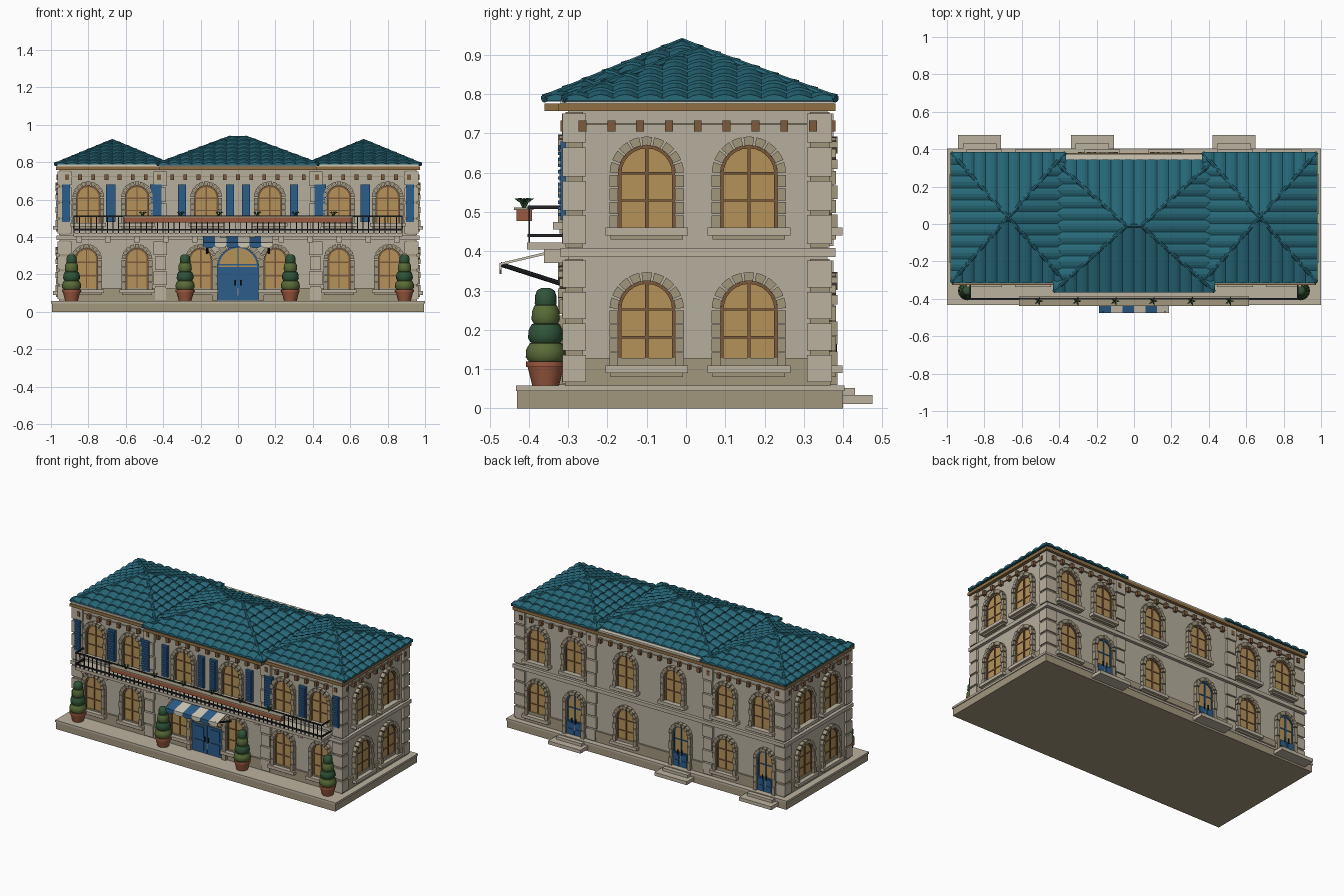
import bpy, bmesh
from math import pi, sin, cos, radians
from mathutils import Matrix, Vector as V

if "Cube" in bpy.data.objects:
    bpy.data.objects.remove(bpy.data.objects["Cube"])

COL = {'wall': (.47, .43, .34), 'stone': (.36, .31, .21), 'trim': (.50, .45, .35), 'tile': (.02, .14, .19),
       'wood': (.20, .10, .045), 'beam': (.28, .16, .06), 'pane': (.46, .29, .10), 'blue': (.025, .11, .26),
       'iron': (.015, .018, .02), 'clay': (.33, .10, .05), 'leaf_dark': (.03, .09, .04), 'leaf_light': (.10, .15, .04),
       'cream': (.62, .57, .46)}
PARTS = {}


def bm_of(part, col):
    return PARTS.setdefault((part, col), bmesh.new())


def prism(part, col, M, pts, o0, o1):
    """Extrude a (u, z) outline from o0 to o1 outwards from a wall."""
    bm = bm_of(part, col)
    f = [bm.verts.new(M @ V((u, -o1, z))) for u, z in pts]
    b = [bm.verts.new(M @ V((u, -o0, z))) for u, z in pts]
    bm.faces.new(f)
    bm.faces.new(b[::-1])
    for i in range(len(f)):
        j = (i + 1) % len(f)
        bm.faces.new((f[i], b[i], b[j], f[j]))


def box(part, col, M, u0, u1, o0, o1, z0, z1):
    prism(part, col, M, [(u0, z0), (u1, z0), (u1, z1), (u0, z1)], o0, o1)


def rod(part, col, p, q, r, n=8, r2=None):
    p, q = V(p), V(q)
    M = Matrix.Translation((p + q) / 2) @ (q - p).to_track_quat('Z', 'Y').to_matrix().to_4x4()
    bmesh.ops.create_cone(bm_of(part, col), cap_ends=True, segments=n, radius1=r,
                          radius2=r if r2 is None else r2, depth=(q - p).length, matrix=M)


def lathe(part, col, x, y, prof, n=16):
    bm = bm_of(part, col)
    rings = [[bm.verts.new((x + r * cos(2 * pi * k / n), y + r * sin(2 * pi * k / n), z)) for k in range(n)] for r, z in prof]
    bm.faces.new(rings[0][::-1])
    bm.faces.new(rings[-1])
    for a, b in zip(rings, rings[1:]):
        for k in range(n):
            m = (k + 1) % n
            bm.faces.new((a[k], a[m], b[m], b[k]))


def place(x, y, deg):
    return Matrix.Translation((x, y, 0)) @ Matrix.Rotation(radians(deg), 4, 'Z')


I = Matrix.Identity(4)
FRONT, RIGHT, BACK, LEFT = place(0, -.30, 0), place(.95, .03, 90), place(0, .36, 180), place(-.95, .03, -90)
WALLS = [(FRONT, .95), (RIGHT, .33), (BACK, .95), (LEFT, .33)]


def band(part, col, out, z0, z1):
    box(part, col, I, -.95 - out, .95 + out, -.36 - out, .30 + out, z0, z1)


def arc(u, zs, r, a0, a1, n):
    return [(u + r * cos(a0 + (a1 - a0) * k / n), zs + r * sin(a0 + (a1 - a0) * k / n)) for k in range(n + 1)]


def opening(M, u, zb, w, h, kind='window', t=.022):
    """Arched window or door with stone surround."""
    r, zs = w / 2, zb + h - w / 2
    fill = 'blue' if kind == 'back_door' else 'pane'
    frame = 'wood' if kind == 'window' else 'blue'
    name = 'window' if kind == 'window' else kind
    prism(name + '_pane', 'pane', M, [(u - r, zb), (u + r, zb)] + arc(u, zs, r, 0, pi, 14), 0, .005)
    for k in range(12):
        a, b = pi * k / 12, pi * (k + 1) / 12
        prism(name + '_frame', frame, M, arc(u, zs, r, a, b, 1) + arc(u, zs, r - .008, b, a, 1), 0, .011)
    for s in (-1, 1):
        box(name + '_frame', frame, M, *sorted((u + s * r, u + s * (r - .008))), 0, .011, zb, zs)
    box(name + '_frame', frame, M, u - .004, u + .004, 0, .01, zb, zb + h)
    for z in (zb + h * .33, zb + h * .66):
        box(name + '_frame', frame, M, u - r, u + r, 0, .009, z - .003, z + .003)
    if kind != 'window':
        top = zs if kind == 'front_door' else zb + h * .35
        for s in (-1, 1):
            box(name + '_leaf', 'blue', M, *sorted((u + s * .002, u + s * r)), 0, .012, zb, top)
            for z0, z1 in ((.08, .44), (.54, .92)):
                box(name + '_panel', 'blue', M, *sorted((u + s * r * .22, u + s * r * .82)), .01, .016,
                    zb + (top - zb) * z0, zb + (top - zb) * z1)
            rod('door_handle', 'iron', M @ V((u + s * .014, -.02, zb + .08)), M @ V((u + s * .014, -.02, zb + .11)), .004)
    # voussoirs and jamb blocks
    n = 9
    for k in range(n):
        a, b = pi * k / n + .03, pi * (k + 1) / n - .03
        prism('window_arch', 'stone', M, arc(u, zs, r + t, a, b, 2) + arc(u, zs, r, b, a, 2), 0, .026 if k % 2 == 0 else .022)
    m = 4
    for k in range(m):
        z0, z1 = zb + (zs - zb) * k / m, zb + (zs - zb) * (k + 1) / m - .003
        for s in (-1, 1):
            box('window_jamb', 'stone', M, *sorted((u + s * r, u + s * (r + t))), 0, .022 if k % 2 else .026, z0, z1)
    if kind == 'window':
        box('window_sill', 'trim', M, u - r - .033, u + r + .033, 0, .038, zb - .02, zb)
        box('sill_support', 'stone', M, u - r - .02, u + r + .02, 0, .022, zb - .03, zb - .02)


# base terrace and walls
box('base', 'stone', I, -.995, .995, -.40, .43, 0, .047)
box('base_cap', 'trim', I, -1, 1, -.403, .433, .045, .058)
band('house_walls', 'wall', 0, .055, .785)
band('plinth', 'stone', .008, .058, .088)
band('plinth_cap', 'stone', .011, .088, .128)
band('string_course', 'trim', .02, .385, .408)
band('frieze_line', 'stone', .006, .722, .727)
box('cornice', 'beam', I, -.972, .972, -.38, .325, .757, .776)
box('cornice_centre', 'beam', I, -.42, .42, .2, .36, .757, .776)
box('cornice_cap', 'cream', I, -.965, .965, -.375, .32, .776, .787)

# corner quoins and piers between bays
for lo, hi in ((.06, .38), (.41, .755)):
    for k in range(4):
        h = (hi - lo) / 4
        z0, z1 = lo + k * h, lo + (k + 1) * h
        for sx in (-1, 1):
            for y0, y1 in ((-.314, -.255), (.308, .372)):
                box('corner_quoin', 'trim', I, *sorted((sx * .89, sx * .966)), -y1, -y0, z0 + .008, z1 - .004)
                box('quoin_joint', 'stone', I, *sorted((sx * .90, sx * .958)), -y1 + .007, -y0 - .007, z0, z1)
            for M in (FRONT, BACK):
                w = .036 if k % 2 else .03
                box('pier_quoin', 'trim', M, sx * .415 - w, sx * .415 + w, 0, .016, z0 + .004, z1 - .004)

# eave brackets
for M, half in WALLS:
    n = round(half * 2 / .071)
    for k in range(n):
        u = -half + (k + .5) * 2 * half / n
        box('eave_bracket', 'wood', M, u - .01, u + .01, 0, .02, .705, .733)

# windows and doors
for M in (RIGHT, LEFT):
    for u in (-.13, .13):
        opening(M, u, .11, .145, .215)
        opening(M, u, .46, .145, .21)
for s in (-1, 1):
    for x in (.80, .54, .17):
        opening(FRONT, s * x, .475, .125, .20)
        opening(BACK, s * x, .46, .125, .21)
    for x in (.81, .54, .2):
        opening(FRONT, s * x, .12, .12, .22)
for x, door in ((.80, 0), (.535, 1), (.17, 0), (-.2225, 1), (-.54, 0), (-.825, 1)):
    if door:
        opening(BACK, -x, .06, .11, .26, 'back_door')
        box('back_step_low', 'trim', BACK, -x - .115, -x + .115, .03, .115, .012, .034)
        box('back_step_high', 'trim', BACK, -x - .09, -x + .09, .03, .07, .034, .052)
    else:
        opening(BACK, -x, .11, .125, .215)
opening(FRONT, 0, .06, .22, .29, 'front_door', .03)

# louvred shutters
for s in (-1, 1):
    for x, w in ((.92, .022), (.68, .025), (.44, .03), (.30, .022), (.043, .022)):
        u = s * x
        box('shutter', 'blue', FRONT, u - w, u + w, .004, .020, .48, .68)
        for k in range(12):
            z = .49 + k * .0155
            prism('shutter_louvre', 'blue', FRONT, [(u - w + .005, z), (u + w - .005, z), (u + w - .005, z + .008), (u - w + .005, z + .008)], .018, .026)

# balcony with railing and flower trough
box('balcony_slab', 'trim', FRONT, -.88, .88, 0, .105, .404, .422)
for k in range(12):
    u = -.85 + k * 1.7 / 11
    box('balcony_bracket', 'trim', FRONT, u - .015, u + .015, 0, .062, .37, .404)
for z in (.436, .508):
    box('balcony_rail', 'iron', FRONT, -.88, .88, .095, .103, z, z + .008)
    for s in (-1, 1):
        box('balcony_rail', 'iron', FRONT, *sorted((s * .88, s * .872)), 0, .103, z, z + .008)
for k in range(60):
    u = -.876 + k * 1.752 / 59
    box('baluster', 'iron', FRONT, u - .0025, u + .0025, .097, .101, .422, .51)
box('flower_trough', 'clay', FRONT, -.61, .61, .092, .132, .477, .505)
box('trough_rim', 'stone', FRONT, -.615, .615, .088, .138, .505, .512)
for k in range(6):
    x = -.51 + k * .204
    for a in range(5):
        d = V((cos(a * 1.257) * .022, sin(a * 1.257) * .022, 0))
        c = V((x, -.412, .508))
        rod('trough_plant', 'leaf_dark', c, c + d * .5 + V((0, 0, .022)), .003, 5)
        rod('trough_plant', 'leaf_dark', c + d * .5 + V((0, 0, .022)), c + d * 1.2 + V((0, 0, .026)), .006, 5, 0)

# striped awning with hanging valance
SIDE = place(0, -.30, 90)
for k in range(6):
    x = -.186 + k * .062
    col = 'cream' if k % 2 else 'blue'
    prism('awning', col, SIDE, [(-.02, .40), (-.175, .364), (-.175, .370), (-.02, .407)], x, x + .062)
    prism('awning_valance', col, FRONT, [(x, .37), (x, .352), (x + .015, .342), (x + .047, .342), (x + .062, .352), (x + .062, .37)], .170, .175)
for s in (-1, 1):
    rod('awning_arm', 'iron', (s * .165, -.472, .367), (s * .165, -.31, .315), .006)

# potted topiaries
for x in (-.89, -.283, .28, .89):
    y = -.357
    lathe('plant_pot', 'clay', x, y, [(.034, .058), (.046, .105), (.05, .106), (.05, .12), (.04, .12)])
    for k, (z0, z1, r) in enumerate(((.12, .172, .051), (.168, .22, .045), (.216, .268, .036), (.258, .306, .028))):
        h = z1 - z0
        lathe('topiary', 'leaf_dark' if k % 2 else 'leaf_light', x, y,
              [(r * .85, z0), (r, z0 + h * .2), (r * .97, z0 + h * .6), (r * .8, z0 + h * .88), (r * .45, z1)])


# roof faces of overlapping barrel tiles, cut along the hips
def roof_face(M, W, D, rise, ra, rb, z0, nrow):
    """Eave width W, run D, ridge from ra to rb in local u."""
    bm = bmesh.new()
    ncol, seg, amp = max(1, round(W / .062)), 4, .010
    for i in range(ncol):
        for j in range(nrow):
            v0, v1 = D * j / nrow, D * (j + 1) / nrow
            rows = []
            for v, lift, a in ((v0 - .004, 0, 0), (v0 - .004, .007, amp), (v1, 0, amp)):
                rows.append([bm.verts.new((-W / 2 + W * (i + k / seg) / ncol, v,
                             z0 + rise * v / D + lift + a * sin(pi * k / seg))) for k in range(seg + 1)])
            for a, b in zip(rows, rows[1:]):
                for k in range(seg):
                    bm.faces.new((a[k], a[k + 1], b[k + 1], b[k]))
    for s, ru in ((-1, ra), (1, rb)):
        d = V((ru - s * W / 2, D, 0))
        bmesh.ops.bisect_plane(bm, geom=bm.verts[:] + bm.edges[:] + bm.faces[:], plane_co=(s * W / 2, 0, 0),
                               plane_no=V((d.y, -d.x, 0)) * s, clear_outer=True)
    bm.transform(M)
    me = bpy.data.meshes.new('tmp')
    bm.to_mesh(me)
    bm.free()
    bm_of('roof_tiles', 'tile').from_mesh(me)
    bpy.data.meshes.remove(me)


def hip_roof(cx, cy, hx, hy, z0, z1, ridge):
    rise = z1 - z0
    for deg in (0, 180):
        R = Matrix.Rotation(radians(deg), 4, 'Z')
        C = Matrix.Translation((cx, cy, 0)) @ R
        roof_face(C @ place(0, -hy, 0), 2 * hx, hy, rise, -ridge, ridge, z0, 7)
        roof_face(C @ place(hx, 0, 90), 2 * hy, hx - ridge, rise, 0, 0, z0, 7)
    core = bm_of('roof_core', 'tile')
    b = [core.verts.new((cx + a * hx, cy + c * hy, z0 - .003)) for a, c in ((-1, -1), (1, -1), (1, 1), (-1, 1))]
    t = [core.verts.new((cx + a * max(ridge, .002), cy, z1 - .004)) for a in (-1, 1)]
    for f in (b[::-1], (b[0], b[1], t[1], t[0]), (b[1], b[2], t[1]), (b[2], b[3], t[0], t[1]), (b[3], b[0], t[0])):
        core.faces.new(f)
    for a in (-1, 1):
        for c in (-1, 1):
            rod('hip_ridge', 'tile', (cx + a * hx, cy + c * hy, z0 + .004), (cx + a * ridge, cy, z1 + .004), .01)
    rod('hip_ridge', 'tile', (cx - ridge - .01, cy, z1 + .002), (cx + ridge + .01, cy, z1 + .002), .01)


hip_roof(0, -.01, .43, .352, .784, .929, .04)
for s in (-1, 1):
    hip_roof(s * .672, .035, .305, .347, .784, .91, 0)

# turn the collected parts into objects
mats = {}
for c, rgb in COL.items():
    mats[c] = bpy.data.materials.new(c)
    mats[c].diffuse_color = (*rgb, 1)
for (part, col), bm in PARTS.items():
    if part != 'roof_tiles':
        bmesh.ops.recalc_face_normals(bm, faces=bm.faces[:])
    smooth = part in ('plant_pot', 'topiary', 'hip_ridge')
    me = bpy.data.meshes.new(part)
    bm.to_mesh(me)
    bm.free()
    me.materials.append(mats[col])
    ob = bpy.data.objects.new(part, me)
    bpy.context.collection.objects.link(ob)
    if smooth:
        bpy.context.view_layer.objects.active = ob
        ob.select_set(True)
        bpy.ops.object.shade_smooth_by_angle(angle=radians(40))
        ob.select_set(False)

for m in bpy.data.materials:
    if m.users and not m.is_grease_pencil:
        m.use_nodes = True
        m.node_tree.nodes["Principled BSDF"].inputs["Base Color"].default_value = m.diffuse_color
